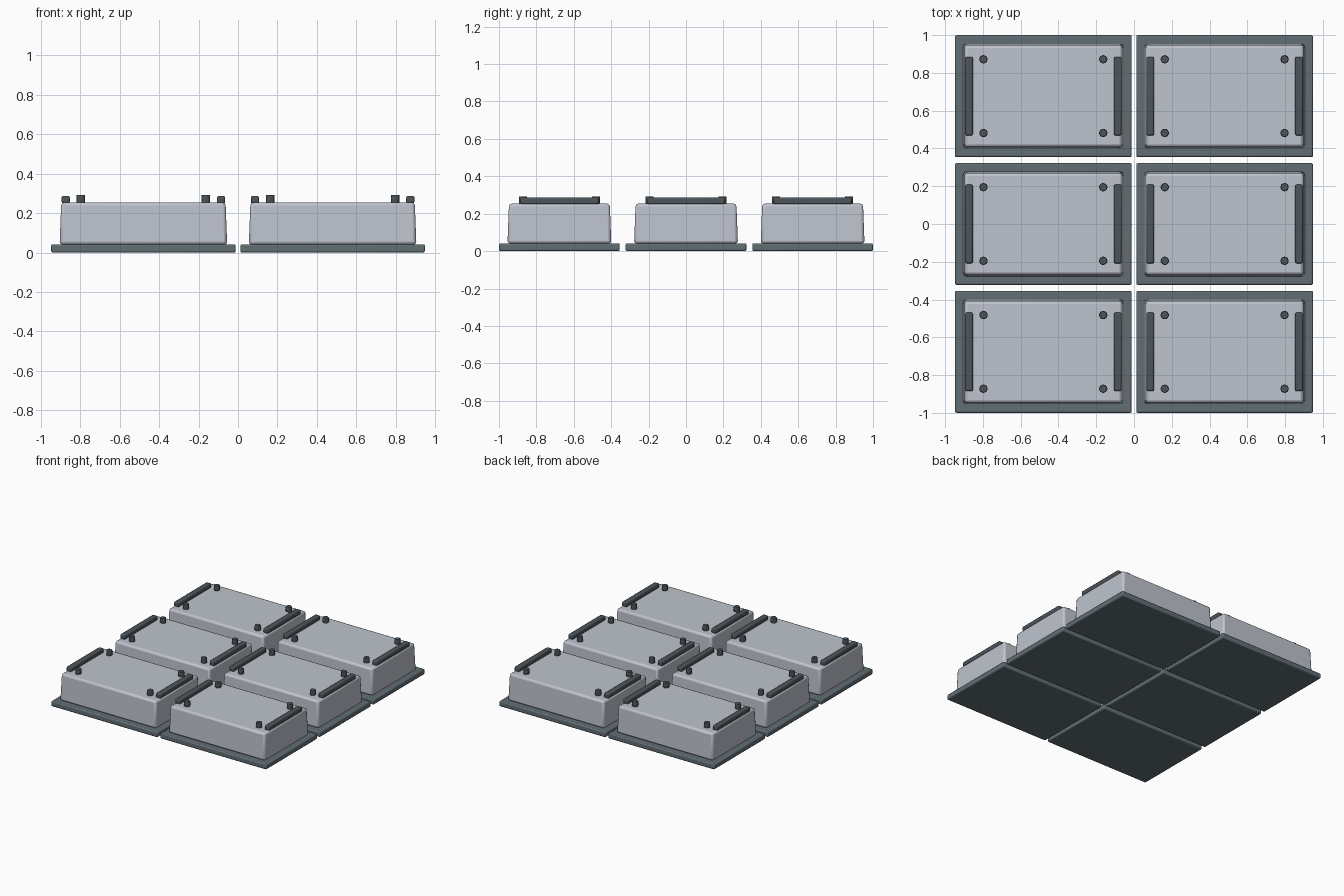
import bpy, bmesh

if "Cube" in bpy.data.objects:
    bpy.data.objects.remove(bpy.data.objects["Cube"])

def material(name, rgb):
    m = bpy.data.materials.new(name)
    m.diffuse_color = (*rgb, 1)
    m.use_nodes = True
    m.node_tree.nodes["Principled BSDF"].inputs["Base Color"].default_value = m.diffuse_color
    return m

SHELL = material("light grey", (0.52, 0.55, 0.61))
SLATE = material("slate frame", (0.12, 0.155, 0.175))
DARK = material("dark fittings", (0.075, 0.092, 0.105))

def finish(bm, name, mat, loc, bevel, segments=2):
    """Turn a bmesh into a bevelled, edge-sharp object."""
    me = bpy.data.meshes.new(name)
    bm.to_mesh(me)
    bm.free()
    me.materials.append(mat)
    ob = bpy.data.objects.new(name, me)
    ob.location = loc
    bpy.context.collection.objects.link(ob)
    mod = ob.modifiers.new("soft_edges", 'BEVEL')
    mod.width, mod.segments = bevel, segments
    mod.limit_method = 'ANGLE'
    bpy.ops.object.select_all(action='DESELECT')
    ob.select_set(True)
    bpy.context.view_layer.objects.active = ob
    bpy.ops.object.shade_smooth_by_angle()
    return ob

def box(name, mat, loc, size, bevel, inset=0.0):
    """Box resting on loc.z; inset pulls the top in on every side."""
    bm = bmesh.new()
    bmesh.ops.create_cube(bm, size=1)
    for v in bm.verts:
        top = v.co.z > 0
        for i in (0, 1):
            side = 1 if v.co[i] > 0 else -1
            v.co[i] = side * (size[i] / 2 - (inset if top else 0))
        v.co.z = size[2] if top else 0
    return finish(bm, name, mat, loc, bevel)

def peg(name, mat, loc, radius, height):
    bm = bmesh.new()
    bmesh.ops.create_cone(bm, cap_ends=True, segments=8, radius1=radius,
                          radius2=radius, depth=height)
    bmesh.ops.translate(bm, verts=bm.verts, vec=(0, 0, height / 2))
    return finish(bm, name, mat, loc, 0.003, 1)

# Two columns by three rows of identical cases
for cx in (-0.48, 0.48):
    for cy in (-0.677, 0, 0.677):
        # Base plate and tapered case
        box("base_plate", SLATE, (cx, cy, 0), (0.936, 0.645, 0.042), 0.008)
        box("case", SHELL, (cx, cy, 0.04), (0.85, 0.555, 0.214), 0.015, 0.008)
        for sx in (-1, 1):
            # Long grip bar near each end
            box("grip_bar", DARK, (cx + sx * 0.394, cy, 0.25),
                (0.042, 0.416, 0.037), 0.008)
            # Corner bolts
            for sy in (-1, 1):
                peg("corner_bolt", DARK,
                    (cx + sx * 0.317, cy + sy * 0.195, 0.25), 0.023, 0.043)
